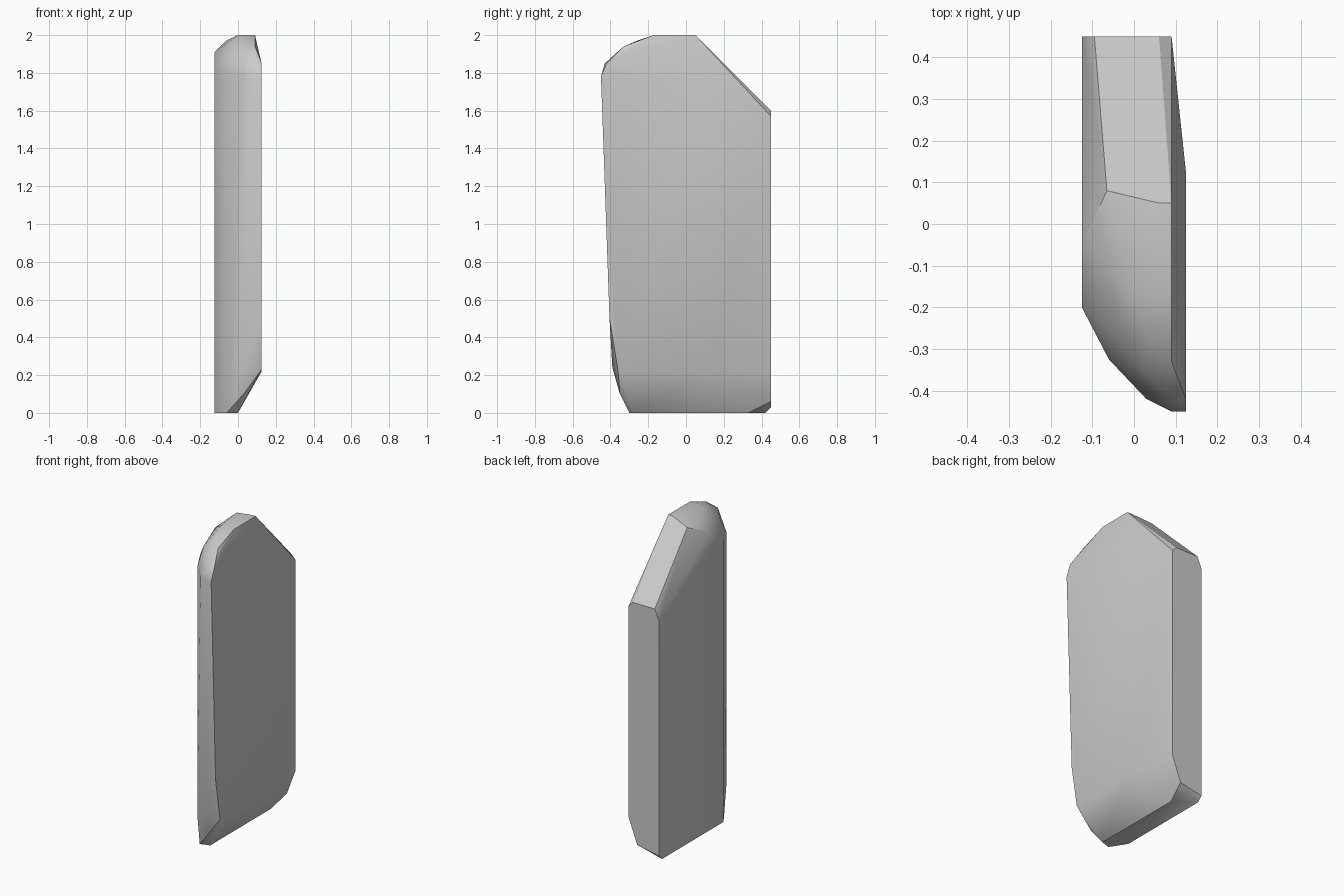
import bpy, bmesh, math

cube = bpy.data.objects.get("Cube")
if cube:
    bpy.data.objects.remove(cube, do_unlink=True)


def make_material(name, colour):
    mat = bpy.data.materials.new(name)
    mat.use_nodes = True
    mat.diffuse_color = colour
    mat.node_tree.nodes["Principled BSDF"].inputs["Base Color"].default_value = colour
    return mat


def hewn_solid(name, corners, material, sharp_angle):
    """Wrap flat-sided stone around its key corners and merge coplanar facets."""
    bm = bmesh.new()
    for corner in corners:
        bm.verts.new(corner)
    hull = bmesh.ops.convex_hull(bm, input=bm.verts)
    loose = [v for v in bm.verts if not v.link_faces]
    bmesh.ops.delete(bm, geom=loose, context="VERTS")
    bmesh.ops.dissolve_limit(bm, angle_limit=math.radians(1),
                             verts=bm.verts, edges=bm.edges)
    bmesh.ops.recalc_face_normals(bm, faces=bm.faces)
    mesh = bpy.data.meshes.new(name)
    bm.to_mesh(mesh)
    bm.free()
    mesh.materials.append(material)
    obj = bpy.data.objects.new(name, mesh)
    bpy.context.collection.objects.link(obj)
    bpy.ops.object.select_all(action="DESELECT")
    bpy.context.view_layer.objects.active = obj
    obj.select_set(True)
    bpy.ops.object.shade_smooth_by_angle(angle=math.radians(sharp_angle))
    return obj


# Planes shared by several corners
left, right, back = 0.125, -0.125, 0.45
left_back = 0.09

# Base outline and the bevel above it
base = [
    (right, -.2, 0), (-.06, -.3, 0), (0, -.28, 0), (0, .33, 0),
    (right, .42, 0), (right, back, .03), (.03, back, .06),
    (.03, -.35, .1), (-.06, -.325, .2), (.02, -.39, .24),
]

# Broad left face, bent slightly inward toward the back
left_face = [
    (left, -.36, .23), (left, -.405, .5), (left, -.45, 1.78), (left, -.42, 1.85),
    (left, .12, 1.78), (left, .12, .22),
    (left_back, back, .22), (left_back, back, 1.57),
]

# Rounded front edge and shoulder
front = [
    (right, -.2, 1.8), (-.06, -.325, 1.78), (.03, -.42, 1.78),
    (.09, -.45, 1.78), (.09, -.43, 1.85), (.02, -.35, 1.91),
    (-.06, -.26, 1.89), (left_back, -.33, 1.94), (.03, -.26, 1.97),
]

# Crown and the sloping cut at the back
crown = [
    (0, -.17, 2), (left_back, -.17, 2), (left_back, .05, 2), (.06, .05, 2),
    (-.065, .08, 1.97), (right, -.05, 1.91),
    (right, back, 1.53), (-.095, back, 1.6), (.06, back, 1.6),
]

stone = make_material("stone grey", (0.6, 0.6, 0.6, 1))
hewn_solid("standing_stone", base + left_face + front + crown, stone, 32)
